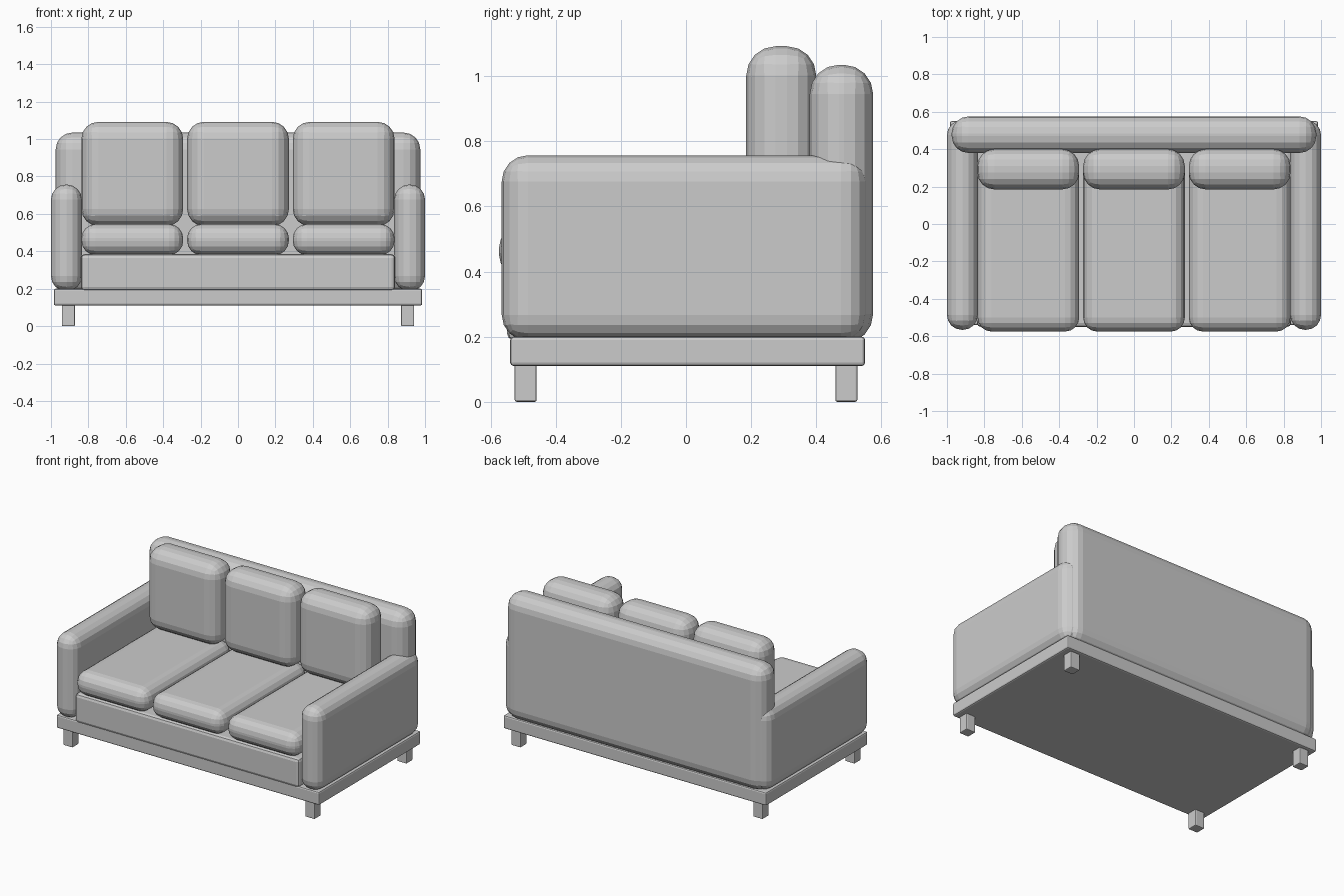
import bpy

if "Cube" in bpy.data.objects:
    bpy.data.objects.remove(bpy.data.objects["Cube"])

# Single upholstery colour
grey = bpy.data.materials.new("light_grey")
grey.diffuse_color = (0.6, 0.6, 0.6, 1)
grey.use_nodes = True
grey.node_tree.nodes["Principled BSDF"].inputs["Base Color"].default_value = grey.diffuse_color


def block(name, x, y, z, radius, segments):
    """Rounded box spanning the given (min, max) ranges, flat shaded."""
    ranges = (x, y, z)
    bpy.ops.mesh.primitive_cube_add(size=1, location=[(a + b) / 2 for a, b in ranges])
    ob = bpy.context.object
    ob.name = name
    ob.scale = [b - a for a, b in ranges]
    bpy.ops.object.transform_apply(location=False, rotation=False, scale=True)
    bevel = ob.modifiers.new("rounding", 'BEVEL')
    bevel.width = radius
    bevel.segments = segments
    bevel.limit_method = 'NONE'
    ob.data.materials.append(grey)
    return ob


# Plinth and seat base
block("plinth", (-0.985, 0.985), (-0.54, 0.55), (0.11, 0.20), 0.01, 2)
block("seat_base", (-0.84, 0.84), (-0.55, 0.45), (0.19, 0.385), 0.02, 2)

# Backrest
block("backrest", (-0.975, 0.975), (0.38, 0.575), (0.18, 1.035), 0.09, 4)

# Arms and legs, mirrored left and right
for side, s in (("left", -1), ("right", 1)):
    block(side + "_arm", sorted((s * 0.835, s)), (-0.566, 0.556), (0.187, 0.757), 0.08, 4)
    for end, y in (("front", -0.4925), ("back", 0.4925)):
        block(f"{side}_{end}_leg", sorted((s * 0.872, s * 0.942)),
              (y - 0.034, y + 0.034), (0, 0.12), 0.006, 2)

# Three seat cushions and three back cushions
for i, x in enumerate((-0.565, -0.0, 0.565)):
    span = (x - 0.272, x + 0.272)
    block(f"seat_cushion_{i + 1}", span, (-0.575, 0.38), (0.38, 0.545), 0.075, 4)
    block(f"back_cushion_{i + 1}", span, (0.185, 0.4), (0.535, 1.092), 0.09, 4)
